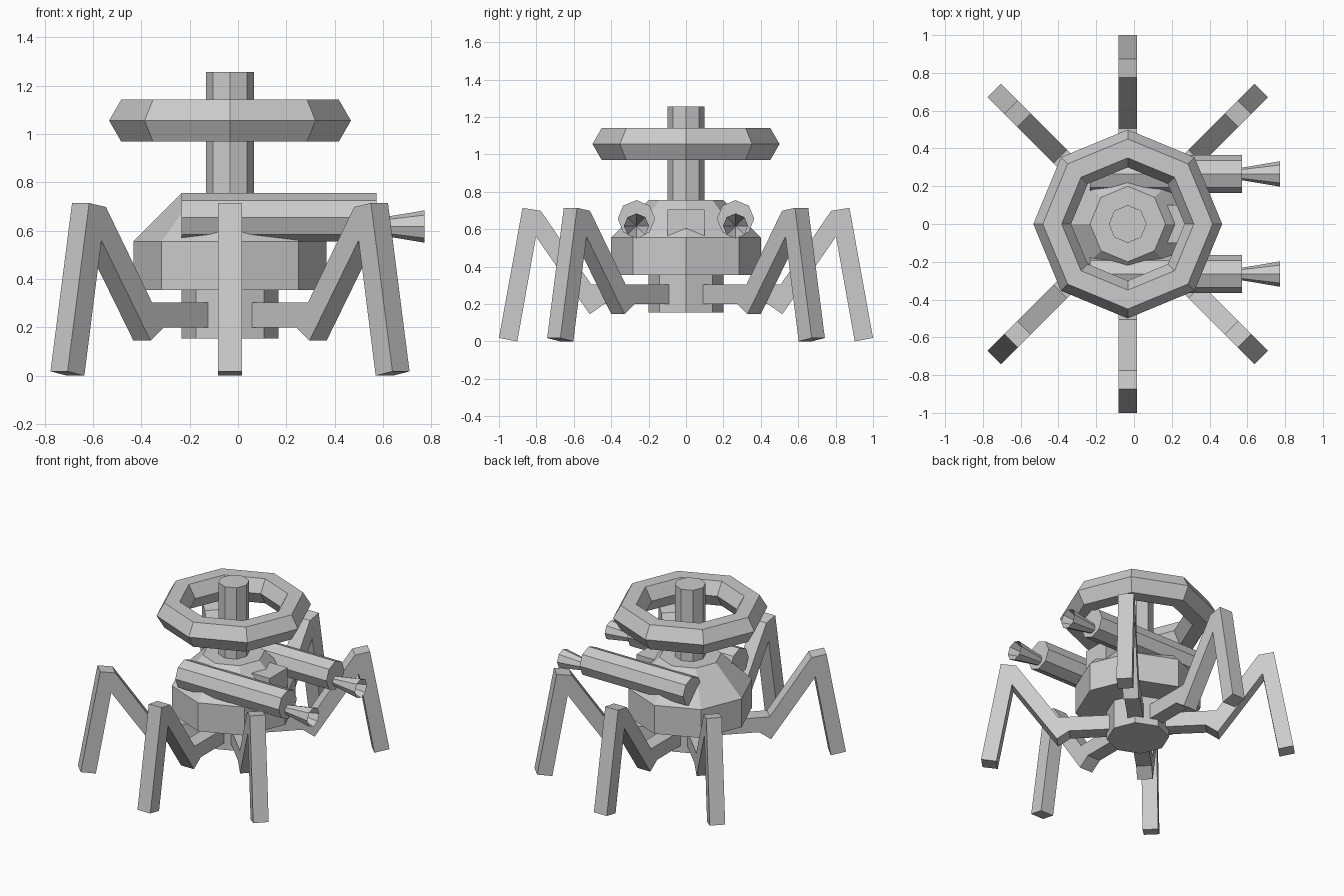
import bpy, bmesh
from math import cos, sin, pi, radians
from mathutils import Matrix, Vector

if "Cube" in bpy.data.objects:
    bpy.data.objects.remove(bpy.data.objects["Cube"])

CX = -0.033  # x of the walker's vertical axis
SIDES = 8


def finish(name, bm, matrix=Matrix()):
    bm.transform(matrix)
    bmesh.ops.recalc_face_normals(bm, faces=bm.faces)
    mesh = bpy.data.meshes.new(name)
    bm.to_mesh(mesh)
    bm.free()
    obj = bpy.data.objects.new(name, mesh)
    bpy.context.collection.objects.link(obj)
    return obj


def lathe(name, profile, matrix, closed=False):
    """Spin (radius, height) points around z; radius 0 makes a pole."""
    bm = bmesh.new()
    rings = []
    for r, z in profile:
        if r == 0:
            rings.append([bm.verts.new((0, 0, z))] * SIDES)
        else:
            rings.append([bm.verts.new((r * cos(2 * pi * i / SIDES), r * sin(2 * pi * i / SIDES), z))
                          for i in range(SIDES)])
    pairs = list(zip(rings, rings[1:]))
    if closed:
        pairs.append((rings[-1], rings[0]))
    for a, b in pairs:
        for i in range(SIDES):
            j = (i + 1) % SIDES
            bm.faces.new(list(dict.fromkeys((a[i], a[j], b[j], b[i]))))
    if not closed:
        for ring in (rings[0], rings[-1]):
            if ring[0] is not ring[1]:
                bm.faces.new(ring)
    return finish(name, bm, matrix)


def leg(name, angle):
    """Extrude the bent leg outline (radius, z) to a 0.1 wide limb."""
    outline = [(0.1, 0.2), (0.437, 0.2), (0.515, 0.145), (0.802, 0.56), (0.902, 0.0), (1.0, 0.018),
               (0.874, 0.714), (0.776, 0.698), (0.506, 0.303), (0.1, 0.303)]
    bm = bmesh.new()
    face = bm.faces.new([bm.verts.new((r, -0.05, z)) for r, z in outline])
    ext = bmesh.ops.extrude_face_region(bm, geom=[face], use_keep_orig=True)
    verts = [v for v in ext["geom"] if isinstance(v, bmesh.types.BMVert)]
    bmesh.ops.translate(bm, verts=verts, vec=Vector((0, 0.1, 0)))
    finish(name, bm, Matrix.Translation((CX, 0, 0)) @ Matrix.Rotation(radians(angle), 4, 'Z'))


axis = Matrix.Translation((CX, 0, 0))

# Hub, body and mast
lathe("lower_hub", [(0.2, 0.153), (0.2, 0.356)], axis)
lathe("body", [(0.4, 0.355), (0.4, 0.555), (0.2, 0.755)], axis)
lathe("mast", [(0.1, 0.75), (0.1, 1.257)], axis)

# Floating ring with a hexagonal section
section = [(0.4 + 0.1 * cos(k * pi / 3), 1.055 + 0.1 * sin(k * pi / 3)) for k in range(6)]
lathe("top_ring", section, axis, closed=True)

# Front window block
bm = bmesh.new()
bmesh.ops.create_cube(bm, size=0.2)
finish("window_block", bm, Matrix.Translation((0.217, 0, 0.605)))

# Twin guns with flared hollow muzzles
along_x = Matrix.Rotation(pi / 2, 4, 'Y')
for side, y in (("left", 0.265), ("right", -0.265)):
    lathe(side + "_gun_barrel", [(0.1, -0.233), (0.1, 0.573)],
          Matrix.Translation((0, y, 0.655)) @ along_x)
    lathe(side + "_gun_muzzle", [(0.033, 0.57), (0.067, 0.772), (0, 0.6)],
          Matrix.Translation((0, y, 0.617)) @ along_x)

# Six legs
for i, a in enumerate((45, 90, 135, 225, 270, 315)):
    leg(f"leg_{i + 1}", a)
